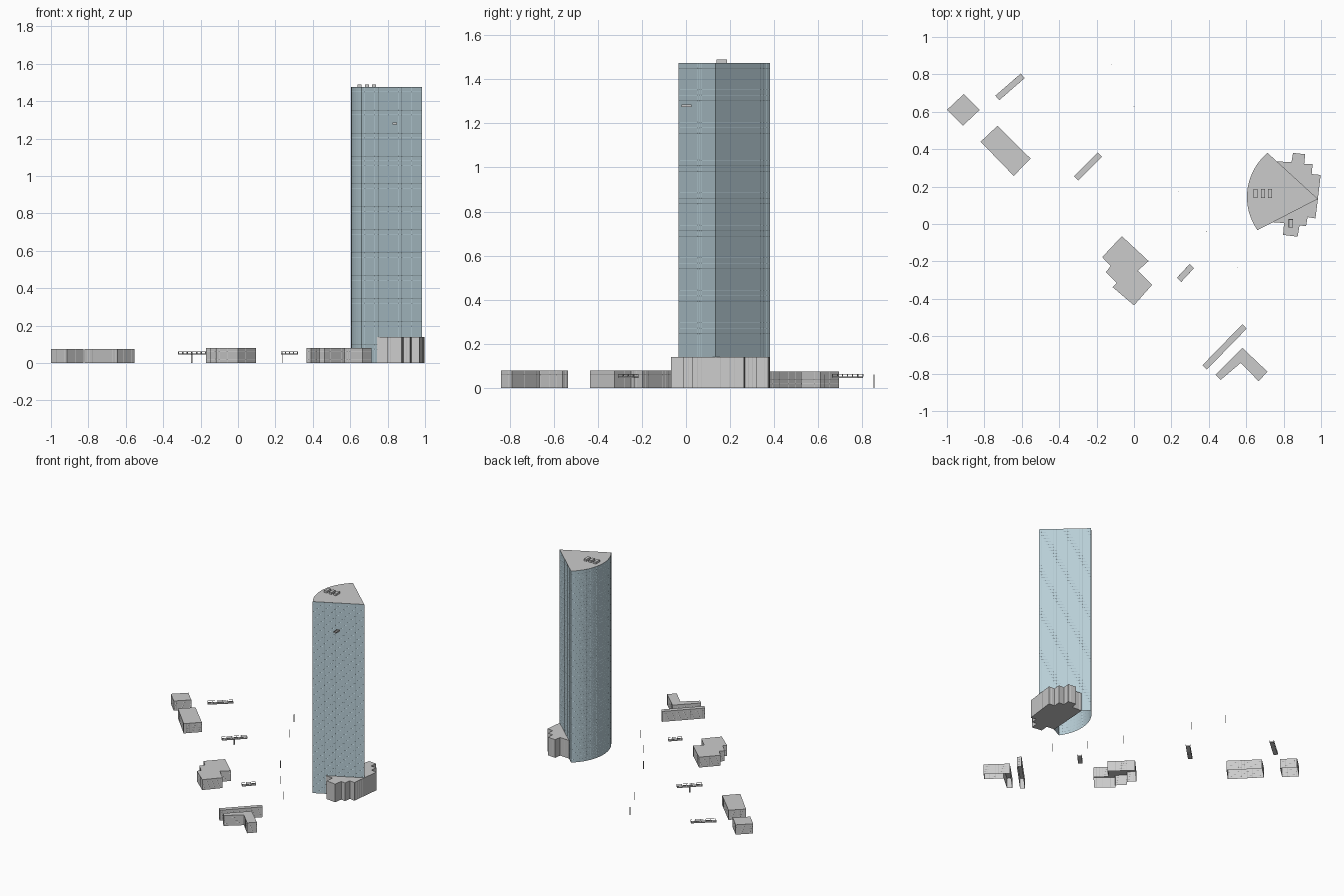
import bpy, bmesh, math
from mathutils import Vector, Matrix

if "Cube" in bpy.data.objects:
    bpy.data.objects.remove(bpy.data.objects["Cube"])

glass = bpy.data.materials.new("blue_glass")
glass.diffuse_color = (0.48, 0.62, 0.68, 1)
glass.use_nodes = True
glass.node_tree.nodes["Principled BSDF"].inputs["Base Color"].default_value = glass.diffuse_color


def finish(name, bm, mat=None):
    me = bpy.data.meshes.new(name)
    bm.to_mesh(me)
    bm.free()
    ob = bpy.data.objects.new(name, me)
    bpy.context.collection.objects.link(ob)
    if mat:
        me.materials.append(mat)
    return ob


def ccw(pts):
    area = sum(a[0] * b[1] - b[0] * a[1] for a, b in zip(pts, pts[1:] + pts[:1]))
    return pts if area > 0 else pts[::-1]


def cap(bm, pts, z, down=False):
    f = [bm.verts.new((x, y, z)) for x, y in ccw(pts)]
    bm.faces.new(f[::-1] if down else f)


def walls(bm, pts, h, bay, floors, frame):
    """Panelled walls around a footprint, every panel slightly recessed."""
    pts = ccw(pts)
    ring = []
    for a, b in zip(pts, pts[1:] + pts[:1]):
        a, b = Vector(a), Vector(b)
        n = max(1, round((b - a).length / bay))
        ring += [a.lerp(b, i / n) for i in range(n)]
    rows = [[bm.verts.new((p.x, p.y, h * k / floors)) for p in ring]
            for k in range(floors + 1)]
    n = len(ring)
    faces = [bm.faces.new((lo[i], lo[(i + 1) % n], hi[(i + 1) % n], hi[i]))
             for lo, hi in zip(rows, rows[1:]) for i in range(n)]
    bm.normal_update()
    bmesh.ops.inset_individual(bm, faces=faces, thickness=frame, depth=-frame * 0.4)


def building(name, pts, h, bay=0.02, floors=4, bottom=False):
    bm = bmesh.new()
    walls(bm, pts, h, bay, floors, 0.0008)
    cap(bm, pts, h)
    if bottom:
        cap(bm, pts, 0, True)
    finish(name, bm)


def add_box(bm, lo, hi):
    lo, hi = Vector(lo), Vector(hi)
    m = Matrix.Translation((lo + hi) / 2) @ Matrix.Diagonal((*(hi - lo), 1))
    return bmesh.ops.create_cube(bm, size=1, matrix=m)


def box(name, lo, hi):
    bm = bmesh.new()
    add_box(bm, lo, hi)
    return finish(name, bm)


def arc(p, q, r, n):
    """Points from p to r on the circle through p, q, r."""
    (ax, ay), (bx, by), (cx, cy) = p, q, r
    d = 2 * (ax * (by - cy) + bx * (cy - ay) + cx * (ay - by))
    a2, b2, c2 = ax * ax + ay * ay, bx * bx + by * by, cx * cx + cy * cy
    ox = (a2 * (by - cy) + b2 * (cy - ay) + c2 * (ay - by)) / d
    oy = (a2 * (cx - bx) + b2 * (ax - cx) + c2 * (bx - ax)) / d
    rad = math.hypot(ax - ox, ay - oy)
    t0 = math.atan2(ay - oy, ax - ox) % math.tau
    t1 = math.atan2(cy - oy, cx - ox) % math.tau
    return [(ox + rad * math.cos(t0 + (t1 - t0) * i / n),
             oy + rad * math.sin(t0 + (t1 - t0) * i / n)) for i in range(n + 1)]


# Tower: two flat glass sides and one curved side, grey roof
H = 1.475
plan = [(0.983, 0.134)] + arc((0.714, 0.38), (0.604, 0.155), (0.66, -0.033), 16)
bm = bmesh.new()
walls(bm, plan, H, 0.02, 60, 0.0008)
finish("tower_walls", bm, glass)
bm = bmesh.new()
cap(bm, plan, H)
finish("tower_roof", bm)

# Roof plant units
for i, x in enumerate((0.649, 0.689, 0.728)):
    box(f"roof_unit_{i + 1}", (x - 0.011, 0.138, H), (x + 0.011, 0.187, H + 0.015))

# Hanging maintenance cradle: shallow open tray
bm = bmesh.new()
add_box(bm, (0.827, -0.02, 1.275), (0.851, 0.026, 1.286))
bm.normal_update()
top = [f for f in bm.faces if f.normal.z > 0.5]
bmesh.ops.inset_region(bm, faces=top, thickness=0.002)
bmesh.ops.translate(bm, verts=top[0].verts, vec=(0, 0, -0.009))
finish("cradle", bm)

# Stepped podium
building("podium", [
    (0.76, 0.335), (0.842, 0.33), (0.85, 0.38), (0.915, 0.373), (0.91, 0.32),
    (0.955, 0.32), (0.95, 0.267), (0.998, 0.262), (0.983, 0.134), (0.97, 0.03),
    (0.928, 0.037), (0.92, -0.012), (0.885, -0.007), (0.875, -0.068),
    (0.797, -0.058), (0.802, 0.005), (0.738, 0.01)], 0.14, 0.02, 1, True)

# Low buildings
building("square_block", [(-1, .61), (-.91, .695), (-.825, .61), (-.915, .525)], 0.075)
building("long_block", [(-.82, .44), (-.73, .525), (-.553, .35), (-.643, .257)], 0.075)
building("stepped_block", [
    (-.065, -.065), (.078, -.198), (.02, -.25), (.097, -.325), (0, -.435),
    (-.115, -.337), (-.093, -.315), (-.15, -.257), (-.125, -.225), (-.17, -.177)], 0.08)
building("bar_block", [(.366, -.755), (.58, -.535), (.602, -.56), (.39, -.778)], 0.08)
building("corner_block", [
    (.436, -.807), (.58, -.663), (.714, -.79), (.666, -.84), (.57, -.743),
    (.463, -.834)], 0.08)

# Raised decks with a rail of short posts on each long edge
for name, x, y, length, ang in (("deck_north", -.663, .733, .18, 41),
                                ("deck_middle", -.246, .307, .18, 45),
                                ("deck_south", .275, -.262, .10, 47)):
    bm = bmesh.new()
    l, w = length / 2, 0.015
    add_box(bm, (-l, -w, .046), (l, w, .051))
    n = round(length / 0.036)
    for s in (-1, 1):
        for i in range(n + 1):
            px = (l - .002) * (2 * i / n - 1)
            add_box(bm, (px - .0015, s * w - .0015, .051), (px + .0015, s * w + .0015, .061))
        add_box(bm, (-l, s * w - .001, .060), (l, s * w + .001, .062))
    ob = finish(name, bm)
    ob.location = (x, y, 0)
    ob.rotation_euler.z = math.radians(ang)
box("deck_pillar", (-.252, .303, 0), (-.244, .311, .047))

# Slim street posts
for i, (x, y) in enumerate(((-.12, .853), (0, .63), (.24, .175), (.388, -.04), (.553, -.232))):
    box(f"street_post_{i + 1}", (x - .0015, y - .0015, 0), (x + .0015, y + .0015, .06))
